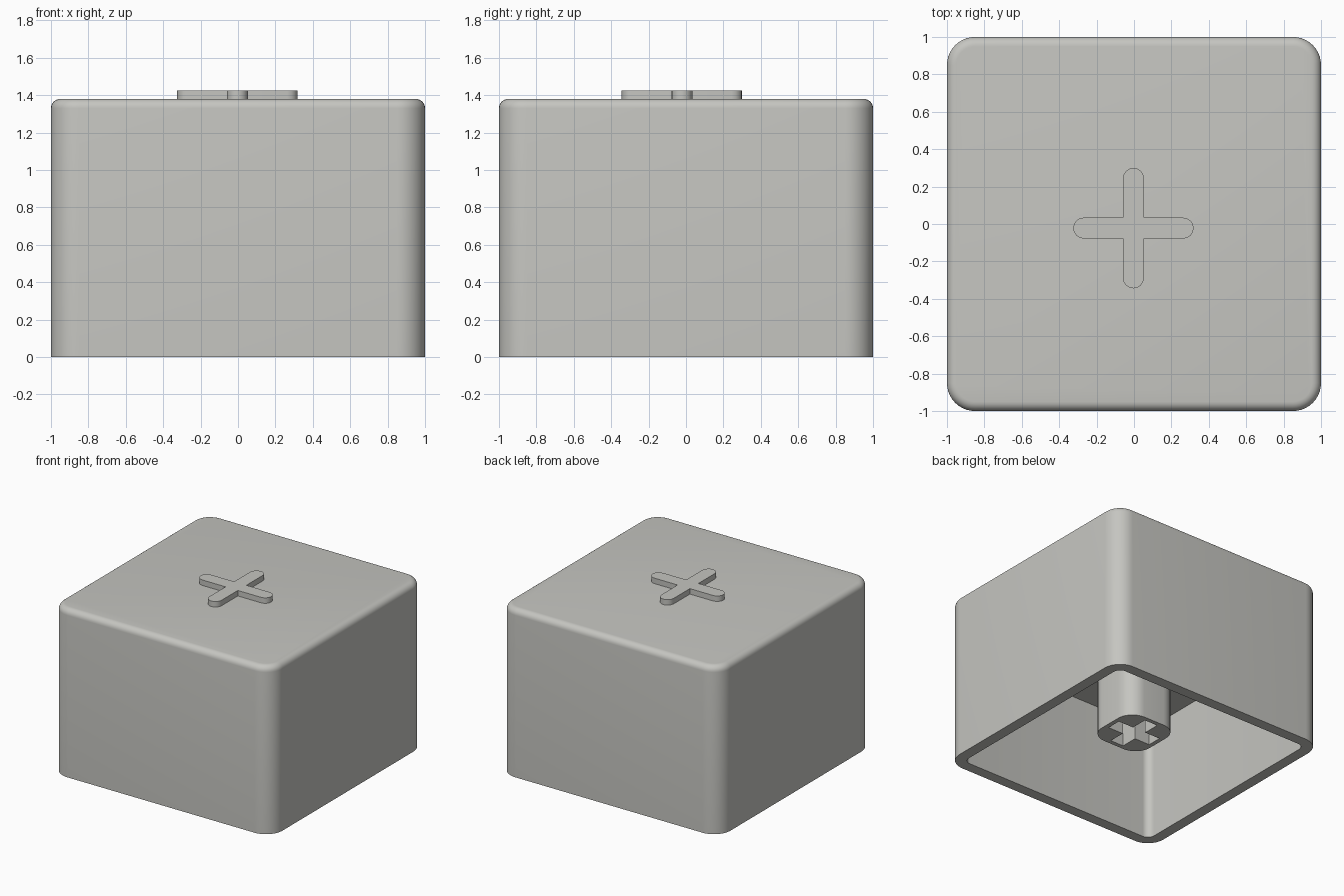
import bpy, bmesh, math

if "Cube" in bpy.data.objects:
    bpy.data.objects.remove(bpy.data.objects["Cube"])

plastic = bpy.data.materials.new("light grey plastic")
plastic.diffuse_color = (0.56, 0.56, 0.53, 1)
plastic.use_nodes = True
plastic.node_tree.nodes["Principled BSDF"].inputs["Base Color"].default_value = plastic.diffuse_color


def rounded_square(half, r, steps=10):
    """Counter-clockwise outline of a square with rounded corners."""
    pts = []
    c = half - r
    for q, (sx, sy) in enumerate([(1, 1), (-1, 1), (-1, -1), (1, -1)]):
        for i in range(steps + 1):
            a = math.pi / 2 * (q + i / steps)
            pts.append((sx * c + r * math.cos(a), sy * c + r * math.sin(a)))
    return pts


def cross(length, w, rounded, steps=8):
    """Counter-clockwise plus-shaped outline, arm ends square or round."""
    pts = []
    for q in range(4):
        ca, sa = round(math.cos(q * math.pi / 2)), round(math.sin(q * math.pi / 2))
        if rounded:
            arm = [(length - w + w * math.cos(t), w * math.sin(t)) for t in
                   [math.pi * (i / steps - 0.5) for i in range(steps + 1)]]
        else:
            arm = [(length, -w), (length, w)]
        arm.append((w, w))
        pts += [(x * ca - y * sa, x * sa + y * ca) for x, y in arm]
    return pts


def loft(name, rings):
    """Joins matching (outline, z) rings with quads and caps both ends."""
    bm = bmesh.new()
    loops = [[bm.verts.new((x, y, z)) for x, y in pts] for pts, z in rings]
    for a, b in zip(loops, loops[1:]):
        for i in range(len(a)):
            j = (i + 1) % len(a)
            bm.faces.new((a[i], a[j], b[j], b[i]))
    bm.faces.new(loops[0][::-1])
    bm.faces.new(loops[-1])
    bmesh.ops.recalc_face_normals(bm, faces=bm.faces)
    mesh = bpy.data.meshes.new(name)
    bm.to_mesh(mesh)
    bm.free()
    mesh.materials.append(plastic)
    obj = bpy.data.objects.new(name, mesh)
    bpy.context.collection.objects.link(obj)
    return obj


def activate(obj):
    bpy.ops.object.select_all(action='DESELECT')
    obj.select_set(True)
    bpy.context.view_layer.objects.active = obj


TOP, CORNER, FILLET = 1.38, 0.15, 0.05
CEILING, STEM_BOTTOM = 0.96, 0.18

# Hollow cap: ceiling, inner wall, rim, outer wall, top fillet
inner = rounded_square(0.91, 0.06)
rings = [(inner, CEILING), (inner, 0), (rounded_square(1, CORNER), 0)]
for i in range(7):
    a = math.pi / 2 * i / 6
    d = FILLET * (1 - math.cos(a))
    rings.append((rounded_square(1 - d, CORNER - d),
                  TOP - FILLET + FILLET * math.sin(a)))
shell = loft("cap_shell", rings)

# Raised plus on the top
plus = cross(0.322, 0.056, True)
plus_mark = loft("raised_plus", [(plus, TOP - 0.01), (plus, 1.425)])
plus_mark.location = (-0.003, -0.022, 0)

# Mounting stem with a plus-shaped socket
post = rounded_square(0.235, 0.14)
stem = loft("mounting_stem", [(post, STEM_BOTTOM), (post, CEILING + 0.02)])
slot = cross(0.2, 0.06, False)
cutter = loft("socket_cutter", [(slot, STEM_BOTTOM - 0.1), (slot, STEM_BOTTOM + 0.45)])
cutter.hide_render = True
activate(stem)
mod = stem.modifiers.new("socket", 'BOOLEAN')
mod.operation = 'DIFFERENCE'
mod.solver = 'EXACT'
mod.object = cutter
bpy.ops.object.modifier_apply(modifier=mod.name)
bpy.data.objects.remove(cutter)

for obj in (shell, plus_mark, stem):
    activate(obj)
    bpy.ops.object.shade_smooth_by_angle(angle=math.radians(35))
